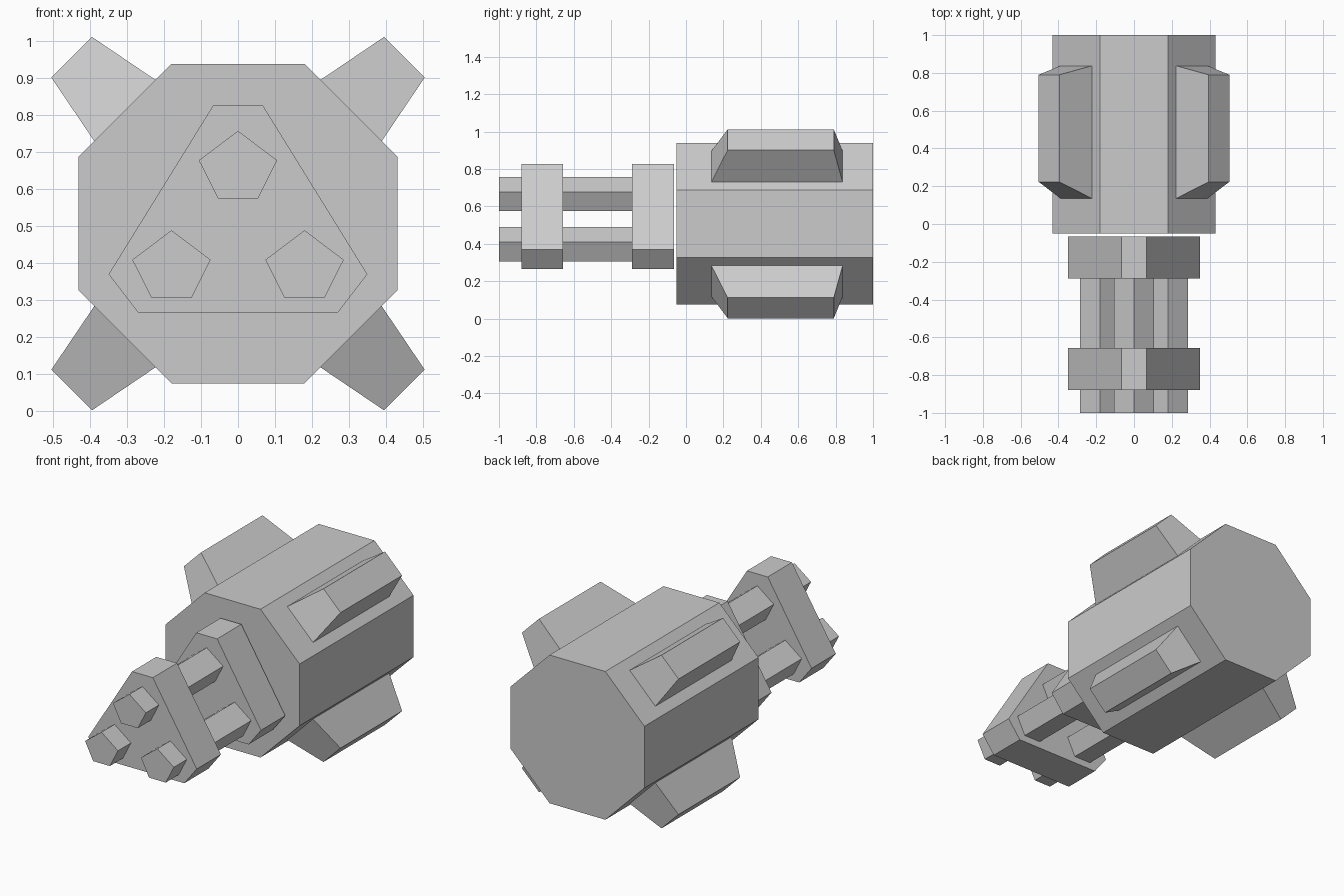
import bpy
import bmesh

cube = bpy.data.objects.get("Cube")
if cube:
    bpy.data.objects.remove(cube, do_unlink=True)

# Single flat grey
grey = bpy.data.materials.new("plain grey")
grey.use_nodes = True
colour = (0.6, 0.6, 0.6, 1)
grey.diffuse_color = colour
grey.node_tree.nodes["Principled BSDF"].inputs["Base Color"].default_value = colour

MID_Z = 0.507


def loft(name, front, back):
    """Solid between two matching rings of 3D points."""
    bm = bmesh.new()
    a = [bm.verts.new(p) for p in front]
    b = [bm.verts.new(p) for p in back]
    bm.faces.new(a)
    bm.faces.new(b[::-1])
    for i in range(len(a)):
        j = (i + 1) % len(a)
        bm.faces.new((a[j], a[i], b[i], b[j]))
    bmesh.ops.recalc_face_normals(bm, faces=bm.faces)
    mesh = bpy.data.meshes.new(name)
    bm.to_mesh(mesh)
    bm.free()
    mesh.materials.append(grey)
    obj = bpy.data.objects.new(name, mesh)
    bpy.context.collection.objects.link(obj)
    return obj


def prism(name, half, y0, y1, cx=0, cz=0):
    """Extrude along y a profile mirrored from its right half (top to bottom)."""
    ring = half + [(-x, z) for x, z in reversed(half) if x > 0]
    loft(name, *[[(cx + x, y, cz + z) for x, z in ring] for y in (y0, y1)])


# Octagonal body
prism("body", [(0.18, 0.432), (0.432, 0.18), (0.432, -0.18), (0.18, -0.432)],
      -0.05, 1.0, cz=MID_Z)

# Two clamp plates shaped as a clipped triangle
clamp = [(0.067, 0.827), (0.35, 0.37), (0.27, 0.266)]
for name, y0 in (("rear_clamp", -0.288), ("front_clamp", -0.88)):
    prism(name, clamp, y0, y0 + 0.223)

# Three five-sided barrels
pentagon = [(0, 0.103), (0.106, 0.023), (0.054, -0.08)]
for name, x, z in (("top_barrel", 0, 0.655), ("left_barrel", 0.18, 0.386),
                   ("right_barrel", -0.18, 0.386)):
    prism(name, pentagon, -1.0, -0.1, x, z)

# Four tapered fins on the diagonal sides
for side, sx in (("left", 1), ("right", -1)):
    for level, sz in (("upper", 1), ("lower", -1)):
        def corners(inner, outer, y0, y1):
            return [(sx * x, y, MID_Z + sz * z)
                    for (x, z), y in ((inner, y0), (outer, y0), (outer, y1), (inner, y1))]
        loft(f"{level}_{side}_fin",
             corners((0.222, 0.388), (0.388, 0.222), 0.135, 0.838),
             corners((0.395, 0.505), (0.505, 0.395), 0.223, 0.79))
